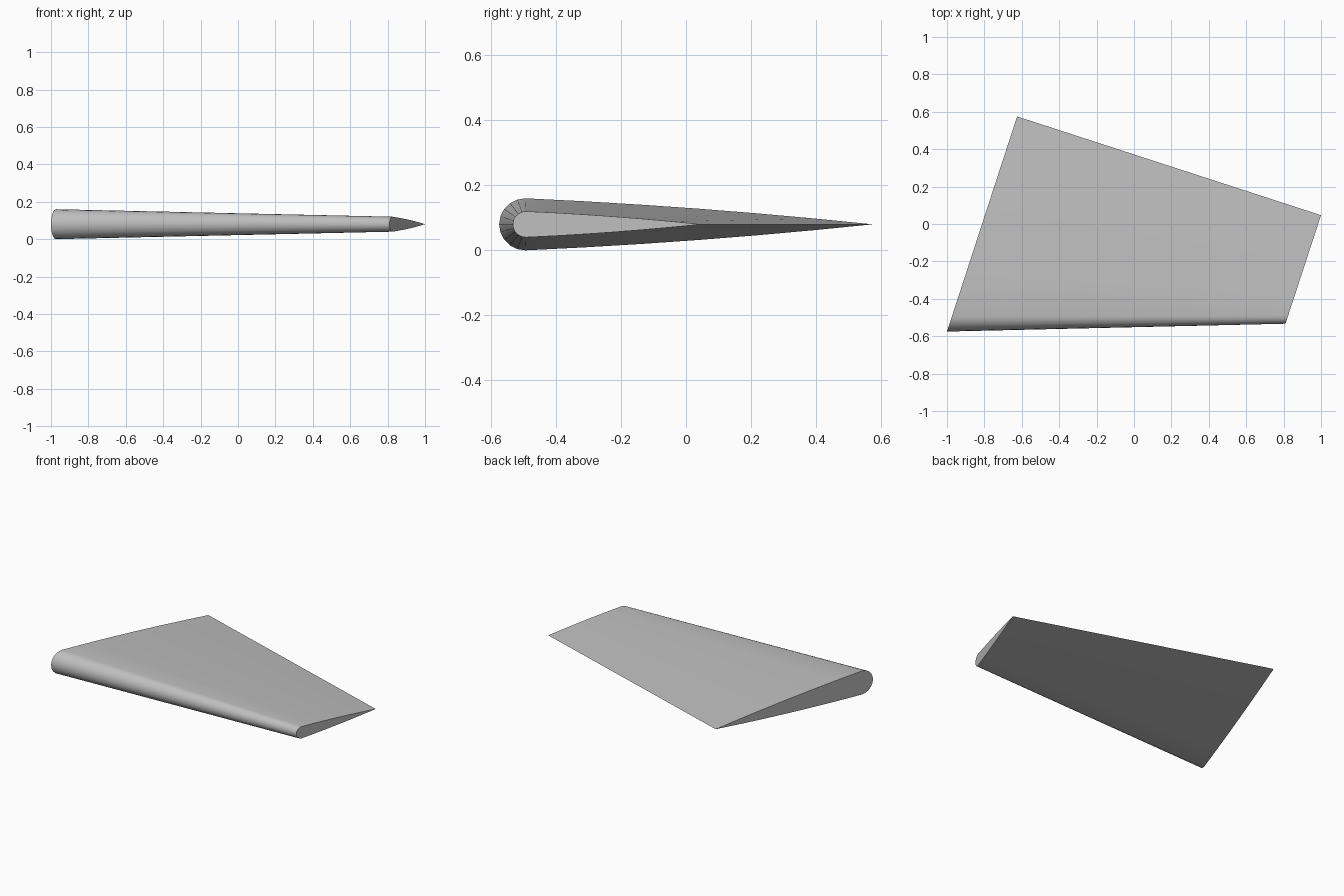
import bpy, bmesh, math
from mathutils import Vector

if "Cube" in bpy.data.objects:
    bpy.data.objects.remove(bpy.data.objects["Cube"])

MID_Z = 0.08
NOSE = 0.07      # share of the chord taken by the round nose
ARC = 10         # segments round the nose
FLANK = 6        # segments along each side
BULGE = 0.4      # slight convexity of the sides


def half_profile():
    """Upper half of the section: (chord fraction, relative half thickness)."""
    pts = []
    for i in range(ARC // 2 + 1):
        a = math.pi / 2 * i / (ARC // 2)
        pts.append((NOSE * (1 - math.cos(a)), math.sin(a)))
    for i in range(1, FLANK + 1):
        t = i / FLANK
        pts.append((NOSE + (1 - NOSE) * t, (1 - t) * (1 + BULGE * t)))
    return pts


def section(bm, lead, trail, half):
    """Closed ring of vertices from the trailing edge over the nose and back."""
    up = half_profile()
    ring = up[::-1] + [(c, -h) for c, h in up[1:-1]]
    lead, trail = Vector(lead), Vector(trail)
    verts = []
    for c, h in ring:
        p = lead.lerp(trail, c)
        verts.append(bm.verts.new((p.x, p.y, MID_Z + h * half)))
    return verts


# Tapered wing panel lofted between its root and tip sections
bm = bmesh.new()
root = section(bm, (-1.0, -0.575), (-0.625, 0.575), 0.08)
tip = section(bm, (0.81, -0.533), (1.0, 0.047), 0.04)
n = len(root)
for i in range(n):
    j = (i + 1) % n
    bm.faces.new((root[i], root[j], tip[j], tip[i]))
bm.faces.new(root)
bm.faces.new(tip[::-1])
bmesh.ops.recalc_face_normals(bm, faces=bm.faces)

mesh = bpy.data.meshes.new("wing_panel")
bm.to_mesh(mesh)
bm.free()
wing = bpy.data.objects.new("wing_panel", mesh)
bpy.context.collection.objects.link(wing)

# Plain grey finish
grey = bpy.data.materials.new("grey")
grey.diffuse_color = (0.52, 0.52, 0.52, 1)
grey.use_nodes = True
grey.node_tree.nodes["Principled BSDF"].inputs["Base Color"].default_value = grey.diffuse_color
mesh.materials.append(grey)

# Smooth skin with sharp end caps and trailing edge
bpy.context.view_layer.objects.active = wing
wing.select_set(True)
bpy.ops.object.shade_smooth_by_angle(angle=math.radians(30))
# The trailing edge is thin, so keep it crisp
for e in mesh.edges:
    if all(v in (0, n) for v in e.vertices):
        e.use_edge_sharp = True
